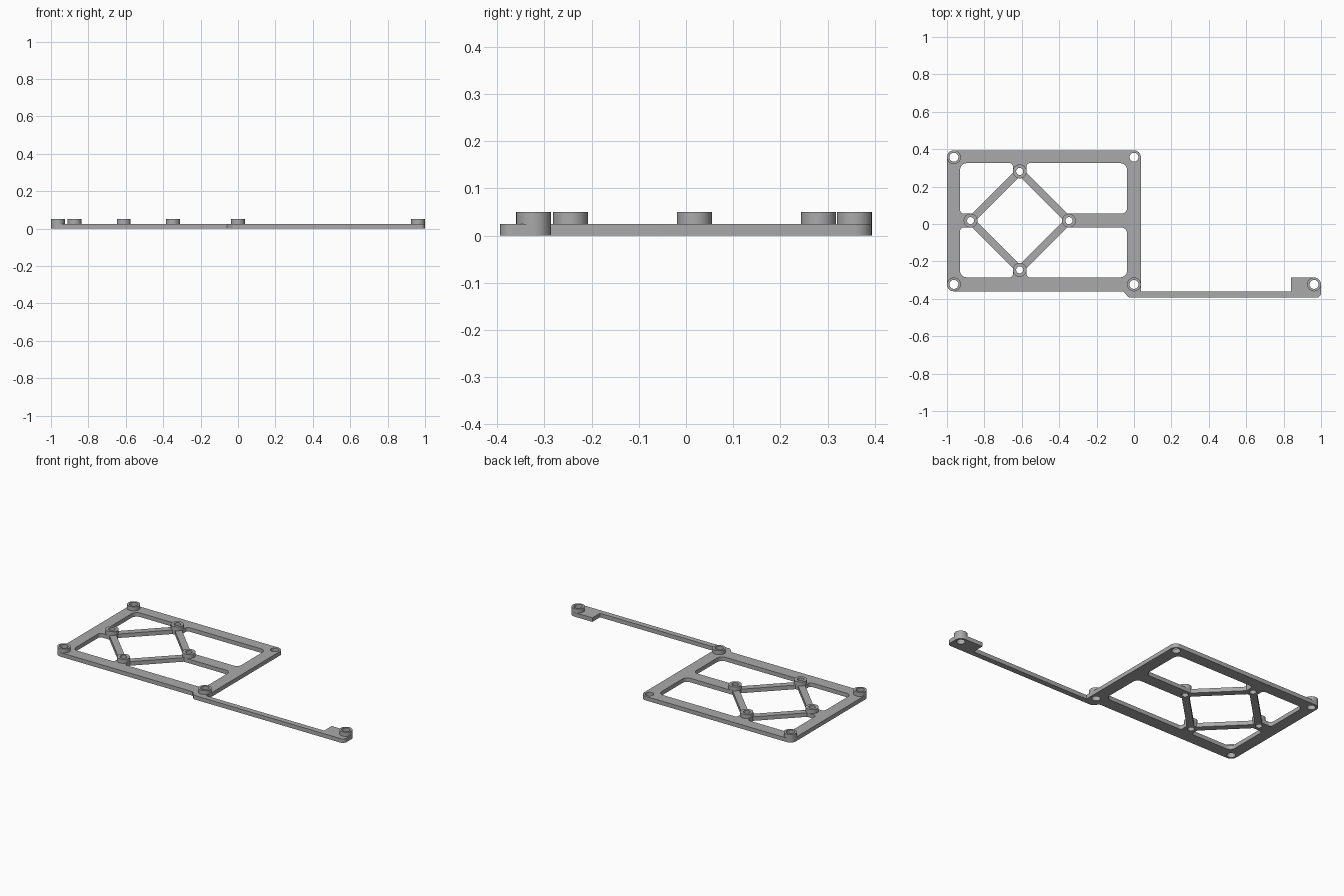
import bpy, bmesh, math
from mathutils import Vector

cube = bpy.data.objects.get("Cube")
if cube:
    bpy.data.objects.remove(cube, do_unlink=True)

T = 0.025           # plate thickness
TOP = 0.05          # top of the standoffs
BOSS = 0.037        # standoff radius
BIG, SMALL = 0.024, 0.019   # screw hole radii

grey = bpy.data.materials.new("plain grey")
grey.use_nodes = True
colour = (0.4, 0.4, 0.4, 1)
grey.diffuse_color = colour
grey.node_tree.nodes["Principled BSDF"].inputs["Base Color"].default_value = colour


def circle(x, y, r, n=32):
    return [(x + r * math.cos(2 * math.pi * i / n), y + r * math.sin(2 * math.pi * i / n))
            for i in range(n)]


def rounded(corners, steps=8):
    """Outline with a circular fillet at each (x, y, radius) corner."""
    out = []
    for i, (x, y, r) in enumerate(corners):
        p = Vector((x, y))
        if r == 0:
            out.append((x, y))
            continue
        a = (Vector(corners[i - 1][:2]) - p).normalized()
        b = (Vector(corners[(i + 1) % len(corners)][:2]) - p).normalized()
        half = a.angle(b) / 2
        centre = p + (a + b).normalized() * (r / math.sin(half))
        start = p + a * (r / math.tan(half)) - centre
        end = p + b * (r / math.tan(half)) - centre
        sweep = start.angle_signed(end)
        for k in range(steps + 1):
            t = -sweep * k / steps
            out.append((centre.x + start.x * math.cos(t) - start.y * math.sin(t),
                        centre.y + start.x * math.sin(t) + start.y * math.cos(t)))
    return out


def extrude(name, outlines, z0, z1):
    """Solid from an outer outline and any holes inside it."""
    curve = bpy.data.curves.new(name, "CURVE")
    curve.dimensions = "2D"
    curve.fill_mode = "BOTH"
    curve.extrude = (z1 - z0) / 2
    for pts in outlines:
        s = curve.splines.new("POLY")
        s.points.add(len(pts) - 1)
        for q, (x, y) in zip(s.points, pts):
            q.co = (x, y, 0, 1)
        s.use_cyclic_u = True
    temp = bpy.data.objects.new(name, curve)
    bpy.context.collection.objects.link(temp)
    bpy.context.view_layer.update()
    deps = bpy.context.evaluated_depsgraph_get()
    mesh = bpy.data.meshes.new_from_object(temp.evaluated_get(deps))
    bpy.data.objects.remove(temp, do_unlink=True)
    bm = bmesh.new()
    bm.from_mesh(mesh)
    bmesh.ops.remove_doubles(bm, verts=bm.verts, dist=1e-5)
    bmesh.ops.translate(bm, verts=bm.verts, vec=(0, 0, (z0 + z1) / 2))
    bmesh.ops.recalc_face_normals(bm, faces=bm.faces)
    bm.to_mesh(mesh)
    bm.free()
    mesh.materials.clear()
    mesh.materials.append(grey)
    obj = bpy.data.objects.new(name, mesh)
    bpy.context.collection.objects.link(obj)
    bpy.ops.object.select_all(action="DESELECT")
    obj.select_set(True)
    bpy.context.view_layer.objects.active = obj
    bpy.ops.object.shade_smooth_by_angle(angle=math.radians(30))
    return obj


# Hole positions
CX, CY, R = -0.611, 0.018, 0.263
corner_bosses = {"back_right": (-0.963, 0.357), "front_right": (-0.963, -0.323),
                 "front_middle": (0, -0.323), "arm_tip": (0.963, -0.323)}
diamond_bosses = {"back": (CX, CY + R), "front": (CX, CY - R),
                  "right": (CX - R, CY), "left": (CX + R, CY)}
bare_hole = (0, 0.357)

# Frame and arm in one outline
outline = rounded([(-1, 0.394, BOSS), (-1, -0.36, BOSS), (-0.058, -0.36, 0),
                   (-0.027, -0.394, 0.02), (1, -0.394, 0.025), (1, -0.286, BOSS),
                   (0.84, -0.286, 0), (0.84, -0.36, 0),
                   (0.037, -0.36, 0), (0.037, 0.394, BOSS)])

# Four corner windows around the diamond of struts
strut = 0.028
windows = []
for x_edge in (-0.93, -0.037):
    for y_edge in (0.325, -0.285):
        sx = 1 if x_edge > CX else -1
        sy = 1 if y_edge > CY else -1
        reach = R + strut - BOSS
        windows.append(rounded([
            (x_edge, y_edge, 0.035),
            (CX + sx * BOSS, y_edge, 0.015),
            (CX + sx * BOSS, CY + sy * reach, 0),
            (CX + sx * reach, CY + sy * BOSS, 0),
            (x_edge, CY + sy * BOSS, 0.03 if sx > 0 else 0.02)]))

# Square window inside the diamond
inner = R - strut
windows.append([(CX + inner, CY), (CX, CY + inner), (CX - inner, CY), (CX, CY - inner)])

holes = [circle(x, y, BIG) for x, y in [*corner_bosses.values(), bare_hole]]
holes += [circle(x, y, SMALL) for x, y in diamond_bosses.values()]
extrude("base_plate", [outline] + windows + holes, 0, T)

# Standoffs
for name, (x, y) in corner_bosses.items():
    extrude(name + "_standoff", [circle(x, y, BOSS), circle(x, y, BIG)], T, TOP)
for name, (x, y) in diamond_bosses.items():
    extrude("diamond_" + name + "_standoff", [circle(x, y, BOSS), circle(x, y, SMALL)], 0, TOP)
